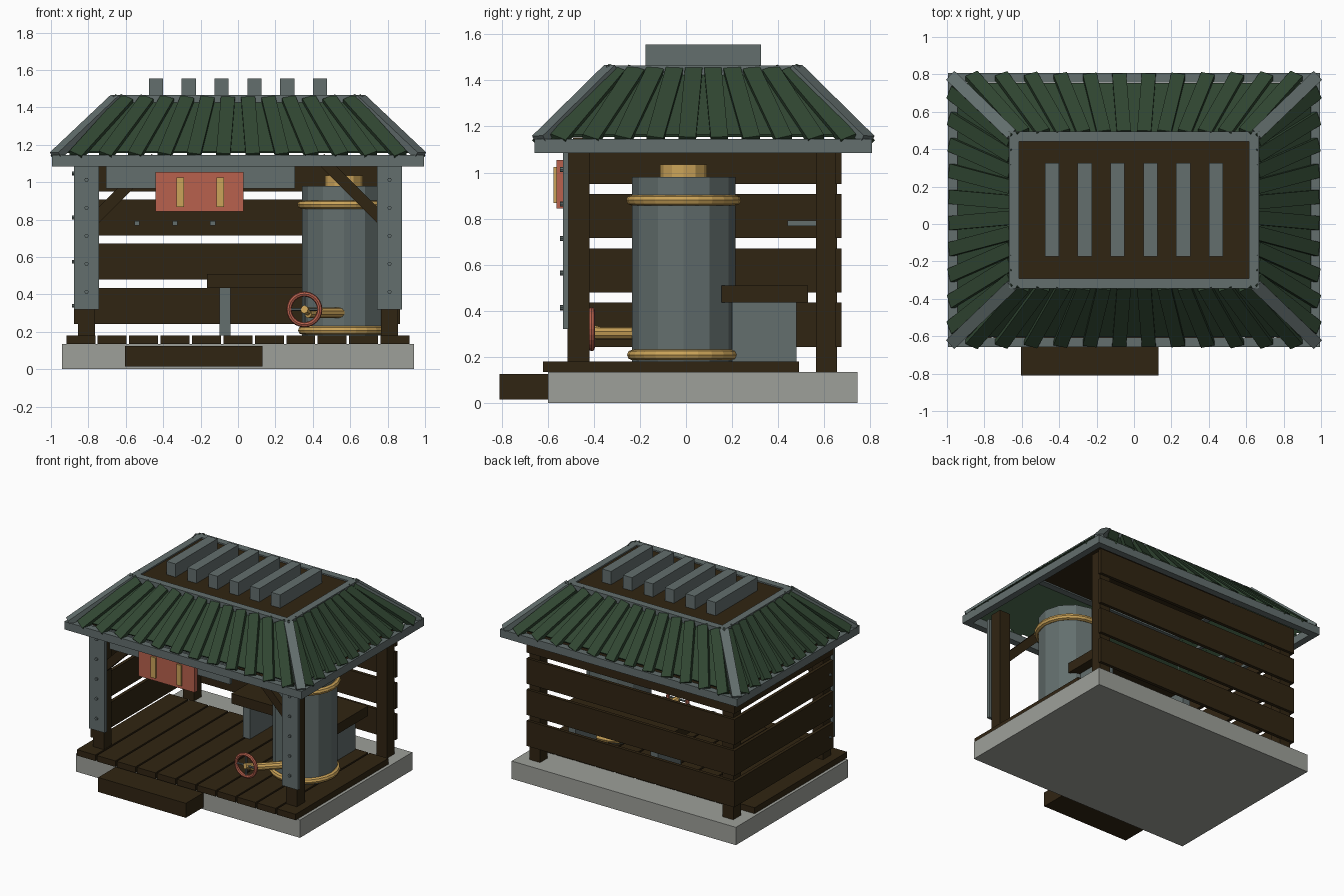
import bpy, bmesh, math
from mathutils import Matrix, Vector

if "Cube" in bpy.data.objects:
    bpy.data.objects.remove(bpy.data.objects["Cube"])


def material(name, rgb):
    m = bpy.data.materials.new(name)
    m.diffuse_color = (*rgb, 1)
    m.use_nodes = True
    m.node_tree.nodes["Principled BSDF"].inputs["Base Color"].default_value = m.diffuse_color
    return m


WOOD = material("dark wood", (0.030, 0.018, 0.006))
METAL = material("grey metal", (0.125, 0.158, 0.155))
GREEN = material("roof green", (0.030, 0.062, 0.032))
STONE = material("concrete", (0.34, 0.35, 0.32))
RED = material("faded red", (0.48, 0.12, 0.075))
BRASS = material("brass", (0.60, 0.37, 0.10))


def finish(name, bm, mat):
    bmesh.ops.recalc_face_normals(bm, faces=bm.faces)
    me = bpy.data.meshes.new(name)
    bm.to_mesh(me)
    bm.free()
    me.materials.append(mat)
    ob = bpy.data.objects.new(name, me)
    bpy.context.collection.objects.link(ob)
    return ob


def boxes(name, mat, *specs):
    """Each spec is (x0, x1, y0, y1, z0, z1)."""
    bm = bmesh.new()
    for x0, x1, y0, y1, z0, z1 in specs:
        m = Matrix.Translation(((x0 + x1) / 2, (y0 + y1) / 2, (z0 + z1) / 2))
        bmesh.ops.create_cube(bm, size=1, matrix=m @ Matrix.Diagonal((x1 - x0, y1 - y0, z1 - z0, 1)))
    return finish(name, bm, mat)


def beams(name, mat, width, thick, *specs):
    """Each spec is (start, end, normal): a bar laid between two points."""
    bm = bmesh.new()
    for a, b, n in specs:
        a, b, n = Vector(a), Vector(b), Vector(n)
        d = (b - a).normalized()
        side = n.cross(d).normalized()
        up = d.cross(side)
        rot = Matrix((d, side, up)).transposed().to_4x4()
        m = Matrix.Translation((a + b) / 2) @ rot @ Matrix.Diagonal(((b - a).length, width, thick, 1))
        bmesh.ops.create_cube(bm, size=1, matrix=m)
    return finish(name, bm, mat)


def rods(name, mat, sides, radius, *specs):
    """Each spec is (start, end) of a round bar."""
    bm = bmesh.new()
    for a, b in specs:
        a, b = Vector(a), Vector(b)
        rot = (b - a).to_track_quat('Z', 'Y').to_matrix().to_4x4()
        bmesh.ops.create_cone(bm, cap_ends=True, segments=sides, radius1=radius, radius2=radius,
                              depth=(b - a).length, matrix=Matrix.Translation((a + b) / 2) @ rot)
    return finish(name, bm, mat)


def ring(name, mat, loc, major, minor, rot=(0, 0, 0)):
    bpy.ops.mesh.primitive_torus_add(location=loc, rotation=rot, major_radius=major, minor_radius=minor,
                                     major_segments=24, minor_segments=8)
    ob = bpy.context.object
    ob.name = name
    ob.data.materials.append(mat)


# Base slab, step and floor planks
boxes("base_slab", STONE, (-0.94, 0.94, -0.60, 0.745, 0, 0.135))
boxes("front_step", WOOD, (-0.605, 0.13, -0.81, -0.59, 0.015, 0.125))
boxes("floor_planks", WOOD, *[(-0.918 + i * 0.168, -0.763 + i * 0.168, -0.62, 0.49, 0.135, 0.18) for i in range(11)])

# Posts, metal covers on the front pair, rivets, braces
for s, side in ((-1, "left"), (1, "right")):
    x = 0.81 * s
    boxes(side + "_front_post", WOOD, (x - 0.045, x + 0.045, -0.515, -0.42, 0.135, 1.14))
    boxes(side + "_back_post", WOOD, (x - 0.045, x + 0.045, 0.565, 0.655, 0.135, 1.14))
    boxes(side + "_post_cover", METAL, (x - 0.067, x + 0.067, -0.535, -0.51, 0.32, 1.10))
    rods(side + "_cover_rivets", METAL, 8, 0.011,
         *[((x, -0.53, 0.413 + i * 0.15), (x, -0.546, 0.413 + i * 0.15)) for i in range(5)])
    beams(side + "_brace", WOOD, 0.06, 0.05, ((0.79 * s, -0.465, 0.78), (0.44 * s, -0.465, 1.13), (0, 1, 0)))

# Plank walls on the back and left, with nails
rows = [(0.243 + i * 0.236, 0.435 + i * 0.236) for i in range(4)]
boxes("back_wall_planks", WOOD, *[(-0.86, 0.865, 0.65, 0.675, a, b) for a, b in rows])
boxes("left_wall_planks", WOOD, *[(-0.878, -0.853, -0.51, 0.675, a, b) for a, b in rows])
rods("wall_nails", METAL, 8, 0.01,
     *[((-0.87, y, (a + b) / 2), (-0.888, y, (a + b) / 2)) for a, b in rows for y in (-0.47,)])

# Wall pegs
boxes("wall_pegs", METAL, *[(x - 0.014, x + 0.014, 0.44, 0.66, 0.768, 0.792) for x in (-0.54, -0.337, -0.135)])

# Header board and red sign plate with brass bars
boxes("header_board", METAL, (-0.705, 0.305, -0.53, -0.505, 0.965, 1.11))
boxes("sign_plate", RED, (-0.44, 0.03, -0.562, -0.53, 0.843, 1.055))
boxes("sign_bars", BRASS, *[(x - 0.02, x + 0.02, -0.575, -0.56, 0.868, 1.025) for x in (-0.31, -0.095)])

# Bench
boxes("bench_top", WOOD, (-0.165, 0.72, 0.155, 0.53, 0.435, 0.51))
boxes("bench_legs", METAL, *[(x - 0.03, x + 0.03, 0.2, 0.48, 0.18, 0.436) for x in (-0.07, 0.62)])

# Tank with cap and hoops
TX, TY = 0.567, -0.01
rods("tank", METAL, 12, 0.224, ((TX, TY, 0.18), (TX, TY, 0.98)))
rods("tank_cap", BRASS, 12, 0.102, ((TX, TY, 0.97), (TX, TY, 1.035)))
ring("upper_hoop", BRASS, (TX, TY, 0.88), 0.227, 0.023)
ring("lower_hoop", BRASS, (TX, TY, 0.208), 0.223, 0.023)

# Outlet pipe and valve wheel
W = Vector((0.355, -0.41, 0.32))
rods("outlet_pipe", BRASS, 10, 0.028, ((0.375, -0.385, 0.302), (0.575, -0.19, 0.302)))
rods("valve_hub", BRASS, 8, 0.022, (W + Vector((0, -0.015, 0)), (0.385, -0.36, 0.305)))
ring("valve_wheel", RED, W, 0.082, 0.014, (math.pi / 2, 0, 0))
rods("valve_spokes", METAL, 6, 0.008,
     (W - Vector((0.08, 0, 0)), W + Vector((0.08, 0, 0))), (W - Vector((0, 0, 0.08)), W + Vector((0, 0, 0.08))))

# Roof sheet: four sloping faces between two rectangles
CY = 0.075
bm = bmesh.new()
loops = []
for hx, hy, z in ((0.945, 0.68, 1.165), (0.65, 0.405, 1.44)):
    loops.append([bm.verts.new((sx * hx, CY + sy * hy, z)) for sx, sy in ((-1, -1), (1, -1), (1, 1), (-1, 1))])
for i in range(4):
    j = (i + 1) % 4
    bm.faces.new((loops[0][i], loops[0][j], loops[1][j], loops[1][i]))
sheet = finish("roof_sheet", bm, GREEN)
solid = sheet.modifiers.new("thickness", 'SOLIDIFY')
solid.thickness = 0.012

# Fanned roof ribs on all four slopes
ribs = []
for s in (-1, 1):
    for i in range(12):
        k = i - 5.5
        ribs.append(((k * 0.108, CY + s * 0.412, 1.445), (k * 0.158, CY + s * 0.718, 1.142), (0, s, 1)))
    for i in range(10):
        k = i - 4.5
        ribs.append(((s * 0.655, CY + k * 0.083, 1.445), (s * 0.978, CY + k * 0.14, 1.142), (s, 0, 1)))
beams("roof_ribs", GREEN, 0.075, 0.035, *ribs)


# Eave trim, top trim and hip trims
def frame(name, hx, hy, w, z0, z1):
    boxes(name, METAL, *[(-hx, hx, CY + s * (hy - w / 2) - w / 2, CY + s * (hy - w / 2) + w / 2, z0, z1) for s in (-1, 1)],
          *[(s * (hx - w / 2) - w / 2, s * (hx - w / 2) + w / 2, CY - hy + w, CY + hy - w, z0, z1) for s in (-1, 1)])


frame("eave_trim", 0.995, 0.733, 0.052, 1.085, 1.145)
frame("top_trim", 0.668, 0.42, 0.054, 1.415, 1.465)
beams("hip_trims", METAL, 0.065, 0.04, *[((sx * 0.65, CY + sy * 0.40, 1.45), (sx * 0.975, CY + sy * 0.712, 1.143),
                                          (sx, sy, 1.5)) for sx in (-1, 1) for sy in (-1, 1)])

# Flat roof top and vent bars
boxes("roof_top_panel", WOOD, (-0.62, 0.62, CY - 0.37, CY + 0.37, 1.425, 1.455))
boxes("roof_vent_bars", METAL, *[(x - 0.038, x + 0.038, CY - 0.25, CY + 0.25, 1.45, 1.555)
                                 for x in [(i - 2.5) * 0.1755 for i in range(6)]])
